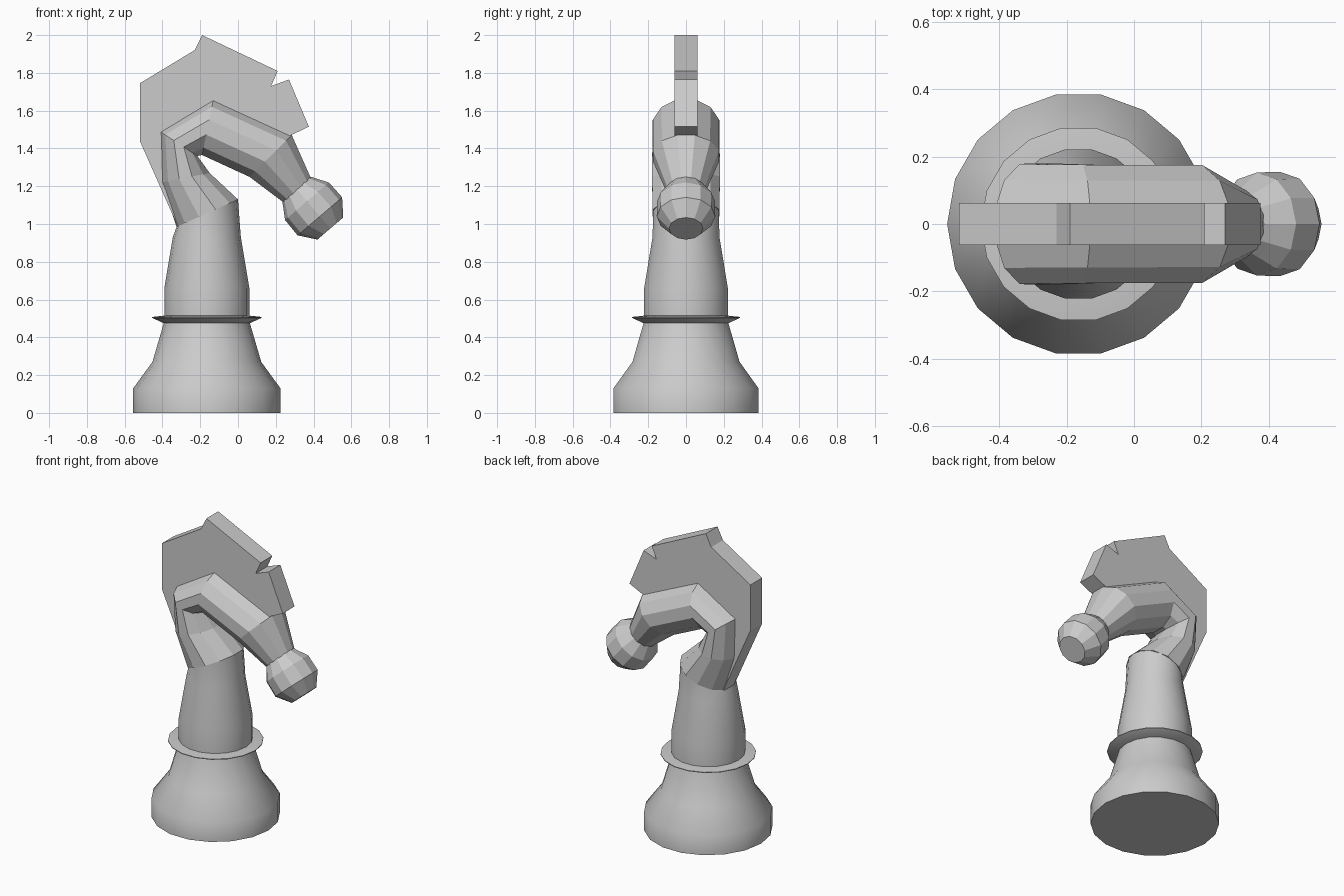
import bpy, bmesh
from math import cos, sin, pi, radians
from mathutils import Vector

if "Cube" in bpy.data.objects:
    bpy.data.objects.remove(bpy.data.objects["Cube"])

CX = -0.165  # axis of the turned base


def finish(bm, name, angle):
    bmesh.ops.recalc_face_normals(bm, faces=bm.faces)
    me = bpy.data.meshes.new(name)
    bm.to_mesh(me)
    bm.free()
    ob = bpy.data.objects.new(name, me)
    bpy.context.collection.objects.link(ob)
    bpy.ops.object.select_all(action='DESELECT')
    ob.select_set(True)
    bpy.context.view_layer.objects.active = ob
    if angle:
        bpy.ops.object.shade_smooth_by_angle(angle=radians(angle))
    return ob


def loft(name, rings, sides, phase=0.0, angle=0):
    """Each ring: two opposite points (x, z) in the side plane and a half width in y."""
    bm = bmesh.new()
    loops = []
    for (x0, z0), (x1, z1), w in rings:
        p, q = Vector((x0, 0, z0)), Vector((x1, 0, z1))
        mid, half = (p + q) / 2, (p - q) / 2 / cos(phase)
        loops.append([bm.verts.new(mid + half * cos(phase + 2 * pi * i / sides)
                                   + Vector((0, w / cos(phase) * sin(phase + 2 * pi * i / sides), 0)))
                      for i in range(sides)])
    for a, b in zip(loops, loops[1:]):
        for i in range(sides):
            j = (i + 1) % sides
            bm.faces.new((a[i], a[j], b[j], b[i]))
    bm.faces.new(loops[0])
    bm.faces.new(loops[-1])
    return finish(bm, name, angle)


def level(r, z):
    return ((CX - r, z), (CX + r, z), r)


# Turned foot and collar
loft("base", [level(r, z) for r, z in
              [(0.39, 0), (0.39, 0.13), (0.288, 0.27), (0.228, 0.475)]], 18, angle=45)
loft("collar", [level(r, z) for r, z in
                [(0.228, 0.475), (0.29, 0.503), (0.29, 0.508), (0.225, 0.515)]], 18, angle=25)

# Column, ending in a slanted cut where the neck starts
neck_start = ((-0.325, 0.985), (0.0, 1.13), 0.176)
loft("column", [level(0.225, 0.51), level(0.225, 0.66), level(0.18, 0.93), neck_start],
     18, angle=25)

# Bent neck and head
loft("neck_and_head", [
    neck_start,
    ((-0.405, 1.22), (-0.15, 1.27), 0.18),
    ((-0.412, 1.49), (-0.215, 1.36), 0.178),
    ((-0.13, 1.66), (-0.19, 1.365), 0.176),
    ((0.285, 1.47), (0.06, 1.25), 0.175),
    ((0.385, 1.245), (0.24, 1.115), 0.10)], 12, phase=pi / 12)

# Muzzle: a rounded knob along the head axis
start, axis = Vector((0.31, 1.185)), Vector((0.65, -0.76))
side = Vector((0.76, 0.65))
muzzle = []
for d, r in [(0.0, 0.10), (0.025, 0.115), (0.085, 0.153), (0.19, 0.155), (0.275, 0.09)]:
    c = start + axis * d
    muzzle.append((tuple(c + side * r), tuple(c - side * r), r))
loft("muzzle", muzzle, 12)

# Mane: flat plate cut from a profile
outline = [(-0.19, 2.0), (0.21, 1.81), (0.175, 1.73), (0.27, 1.765), (0.375, 1.515),
           (0.27, 1.465), (0.1, 1.46), (-0.13, 1.52), (-0.3, 1.4), (-0.27, 1.05),
           (-0.32, 0.99), (-0.52, 1.44), (-0.52, 1.745), (-0.23, 1.92)]
bm = bmesh.new()
face = bm.faces.new([bm.verts.new((x, -0.062, z)) for x, z in outline])
ext = bmesh.ops.extrude_face_region(bm, geom=[face])
bmesh.ops.translate(bm, vec=(0, 0.124, 0),
                    verts=[g for g in ext["geom"] if isinstance(g, bmesh.types.BMVert)])
finish(bm, "mane", 0)
